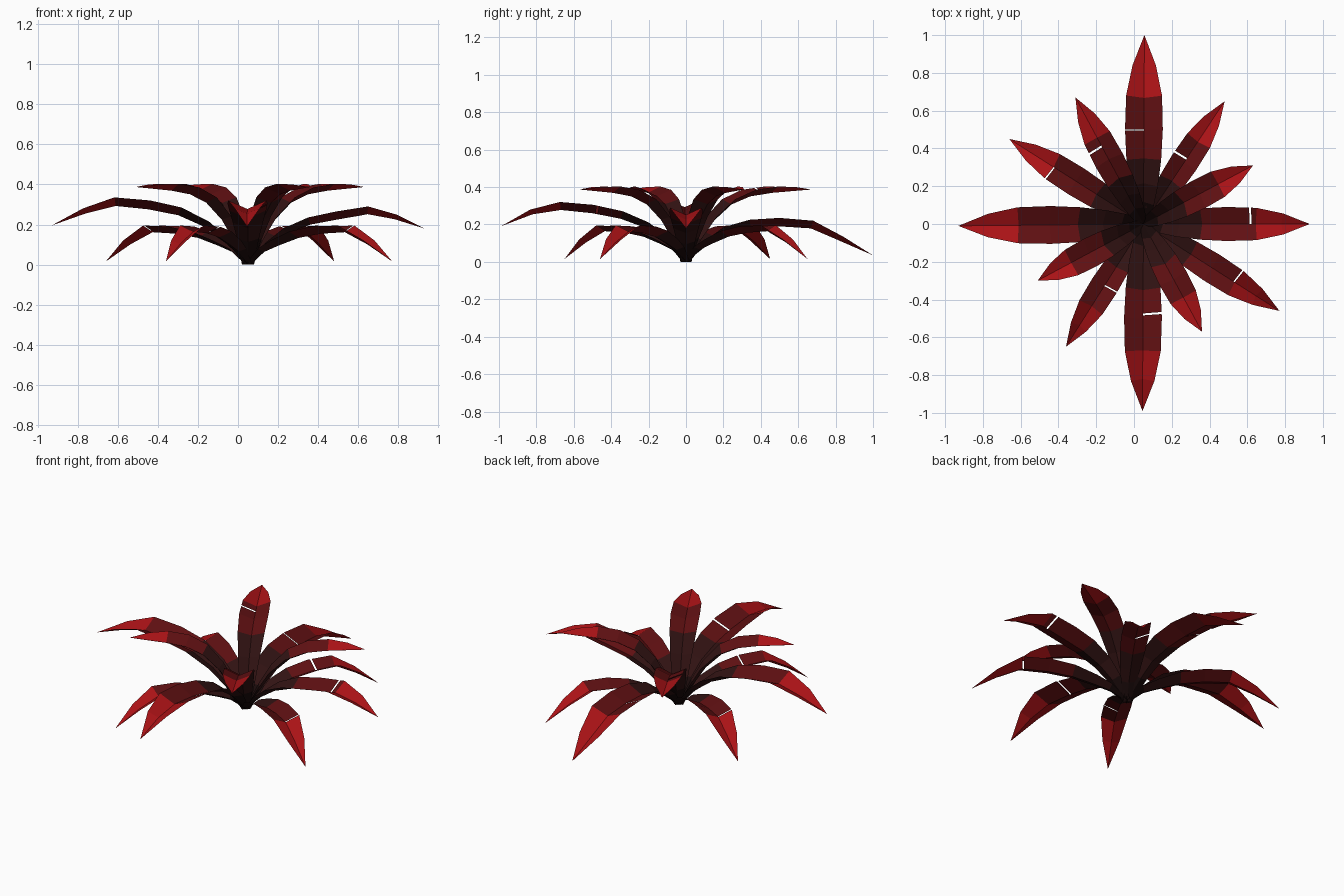
import bpy
from mathutils import Vector

cube = bpy.data.objects.get("Cube")
if cube:
    bpy.data.objects.remove(cube)


def material(name, colour):
    mat = bpy.data.materials.new(name)
    mat.use_nodes = True
    mat.diffuse_color = (*colour, 1)
    bsdf = mat.node_tree.nodes["Principled BSDF"]
    bsdf.inputs["Base Color"].default_value = (*colour, 1)
    bsdf.inputs["Roughness"].default_value = 0.8
    return mat


MATERIALS = [
    material("blackish core", (0.010, 0.003, 0.003)),
    material("dark maroon", (0.030, 0.006, 0.006)),
    material("deep red", (0.115, 0.005, 0.006)),
    material("bright red", (0.40, 0.006, 0.008)),
]
BANDS = (0.1, 0.34, 0.68)        # where each colour ends along a leaf

CENTRE = Vector((0.05, 0, 0))
STATIONS = (0, 0.1, 0.2, 0.34, 0.5, 0.68, 0.84, 1)
WIDTHS = (0.3, 0.55, 0.75, 0.92, 1, 0.95, 0.62, 0)

# Height of the leaf edges at each station
ARCHES = {
    "left": (0, 0.13, 0.215, 0.285, 0.32, 0.335, 0.28, 0.195),
    "right": (0, 0.11, 0.18, 0.235, 0.265, 0.29, 0.25, 0.18),
    "front": (0, 0.13, 0.21, 0.27, 0.305, 0.32, 0.28, 0.19),
    "back": (0, 0.11, 0.185, 0.225, 0.235, 0.22, 0.135, 0.035),
    "low": (0, 0.08, 0.12, 0.165, 0.19, 0.195, 0.12, 0.015),
    "high": (0, 0.13, 0.24, 0.335, 0.385, 0.403, 0.40, 0.387),
}


def sample(values, s):
    """Linear interpolation along the stations."""
    for i in range(len(STATIONS) - 1):
        a, b = STATIONS[i], STATIONS[i + 1]
        if s <= b:
            return values[i] + (values[i + 1] - values[i]) * (s - a) / (b - a)
    return values[-1]


def leaf(name, tip, arch, width, tear=None):
    """A V-folded pointed leaf; tear is a thin slit in its left half."""
    axis = Vector((*tip, 0)) - CENTRE
    reach = axis.length
    axis.normalize()
    side = Vector((-axis.y, axis.x, 0))
    heights = ARCHES[arch]
    stations = list(STATIONS)
    if tear:
        gap = 0.011 / reach
        stations = sorted(stations + [tear, tear + gap])

    verts, faces, colours = [], [], []
    for s in stations:
        lo, hi = max(s - 0.06, 0), min(s + 0.06, 1)
        run = Vector(((hi - lo) * reach, sample(heights, hi) - sample(heights, lo)))
        run.normalize()
        half = width * sample(WIDTHS, s) / 2
        depth = 0.45 * half * min(1, s / 0.1)
        edge = CENTRE + axis * reach * s + Vector((0, 0, sample(heights, s)))
        rib = edge + (axis * run.y - Vector((0, 0, run.x))) * depth
        verts += [edge + side * half, rib, edge - side * half]

    for i in range(len(stations) - 1):
        middle = (stations[i] + stations[i + 1]) / 2
        colour = sum(middle > band for band in BANDS)
        a, b = 3 * i, 3 * i + 3
        tip_row = i == len(stations) - 2
        halves = [(a, a + 1, b + 1, b), (a + 1, a + 2, b + 2, b + 1)]
        if tip_row:
            halves = [(a, a + 1, b + 1), (a + 1, a + 2, b + 1)]
        if tear and stations[i] == tear:
            halves.pop(0)
        faces += halves
        colours += [colour] * len(halves)

    mesh = bpy.data.meshes.new(name)
    mesh.from_pydata(verts, [], faces)
    for mat in MATERIALS:
        mesh.materials.append(mat)
    for poly, colour in zip(mesh.polygons, colours):
        poly.material_index = colour
    mesh.validate()
    obj = bpy.data.objects.new(name, mesh)
    bpy.context.collection.objects.link(obj)


# Four long leaves
leaf("leaf_left", (0.93, 0), "right", 0.18, 0.635)
leaf("leaf_right", (-0.93, -0.01), "left", 0.20)
leaf("leaf_front", (0.045, -0.99), "front", 0.20, 0.47)
leaf("leaf_back", (0.055, 1.0), "back", 0.20, 0.495)

# Four drooping leaves
leaf("low_leaf_back_right", (-0.66, 0.45), "low", 0.16, 0.67)
leaf("low_leaf_front_right", (-0.36, -0.65), "low", 0.15, 0.49)
leaf("low_leaf_back_left", (0.48, 0.65), "low", 0.15, 0.52)
leaf("low_leaf_front_left", (0.77, -0.46), "low", 0.16, 0.67)

# Four raised leaves
leaf("high_leaf_front_right", (-0.51, -0.30), "high", 0.16)
leaf("high_leaf_back_left", (0.63, 0.31), "high", 0.16)
leaf("high_leaf_front_left", (0.36, -0.57), "high", 0.16)
leaf("high_leaf_back_right", (-0.31, 0.67), "high", 0.16, 0.6)
